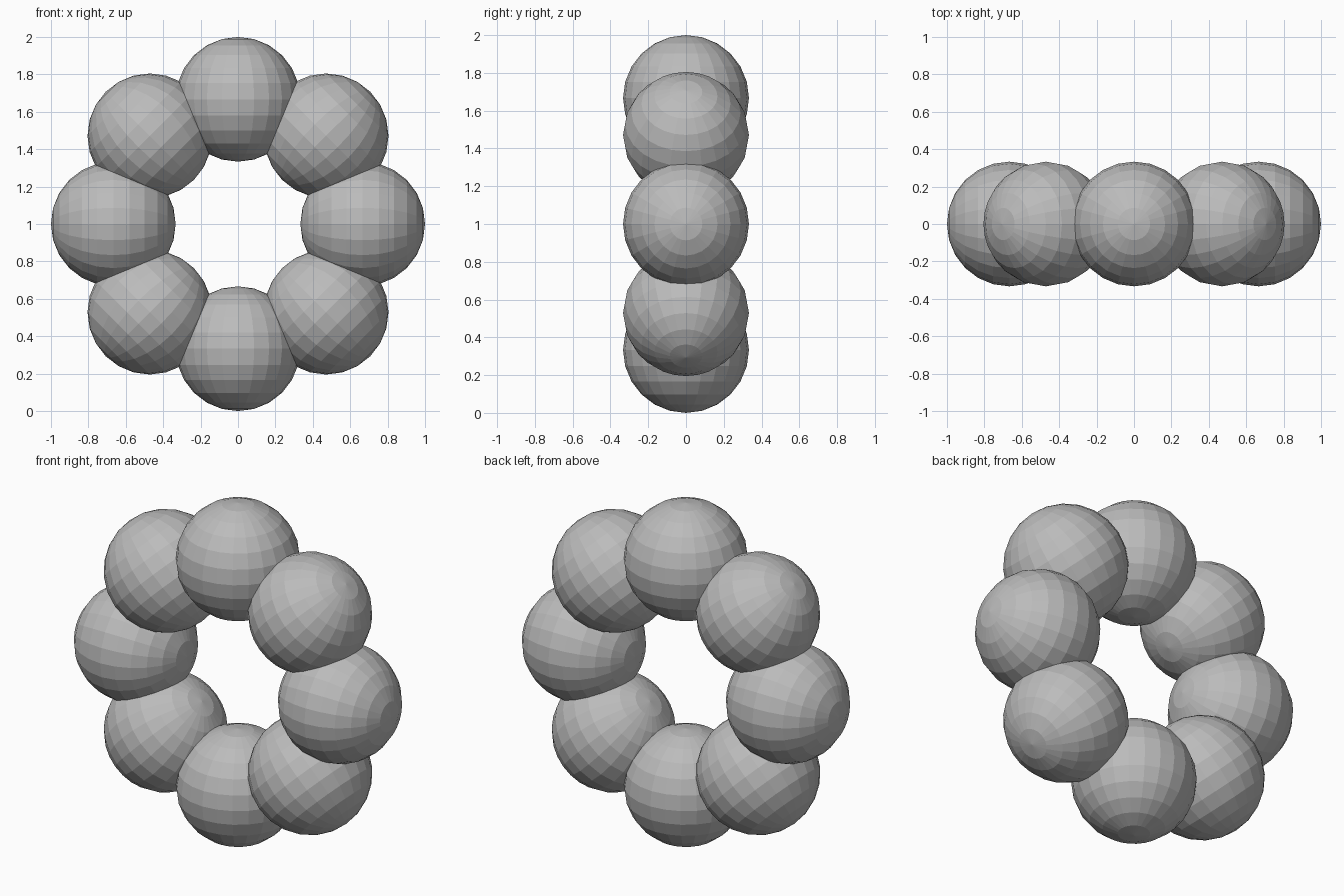
import bpy
import math
from mathutils import Matrix

cube = bpy.data.objects.get("Cube")
if cube:
    bpy.data.objects.remove(cube, do_unlink=True)

COUNT = 8
RING_RADIUS = 2 / 3
BALL_RADIUS = 1 / 3

# Single grey material
grey = bpy.data.materials.new("plain grey")
grey.use_nodes = True
colour = (0.5, 0.5, 0.5, 1)
grey.diffuse_color = colour
grey.node_tree.nodes["Principled BSDF"].inputs["Base Color"].default_value = colour


def add_ball(index):
    """Flat-faceted ball on the upright ring, its poles pointing outward."""
    turn = Matrix.Rotation(index * math.tau / COUNT, 4, "Y")
    bpy.ops.mesh.primitive_uv_sphere_add(
        segments=24, ring_count=12, radius=BALL_RADIUS)
    ball = bpy.context.object
    ball.name = f"ring_ball_{index + 1}"
    ball.data.materials.append(grey)
    ball.matrix_world = (Matrix.Translation((0, 0, 1)) @ turn
                         @ Matrix.Translation((0, 0, RING_RADIUS)))


# Ring of overlapping balls
for i in range(COUNT):
    add_ball(i)
